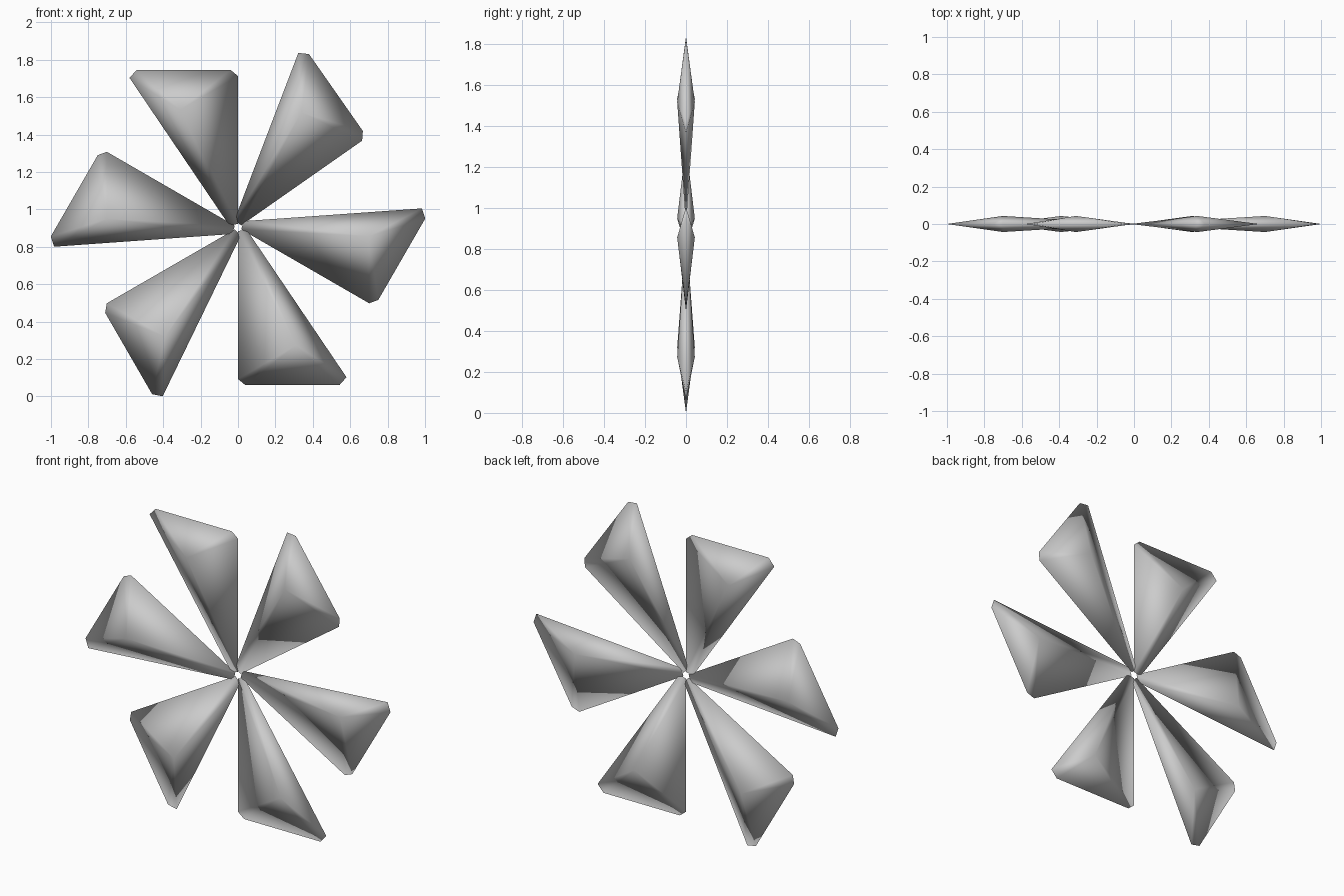
import bpy
import bmesh
from math import radians

cube = bpy.data.objects.get("Cube")
if cube:
    bpy.data.objects.remove(cube, do_unlink=True)

# Plain grey material
grey = bpy.data.materials.new("grey")
grey.use_nodes = True
colour = (0.6, 0.6, 0.6, 1.0)
grey.diffuse_color = colour
grey.node_tree.nodes["Principled BSDF"].inputs["Base Color"].default_value = colour

HUB_Z = 0.903
HALF_THICKNESS = 0.043
CREST = (0.31, -0.63)
# Clipped triangle outline of one blade, measured from the hub
OUTLINE = [(0, -0.02), (0, -0.81), (0.04, -0.843),
           (0.542, -0.843), (0.58, -0.80), (0.045, -0.009)]


def blade_mesh():
    """Knife-edged blade: a rim fanned to a crest on the front and the back."""
    bm = bmesh.new()
    rim = [bm.verts.new((x, 0, z)) for x, z in OUTLINE]
    for side in (-1, 1):
        crest = bm.verts.new((CREST[0], side * HALF_THICKNESS, CREST[1]))
        for a, b in zip(rim, rim[1:] + rim[:1]):
            bm.faces.new((a, b, crest))
    bmesh.ops.recalc_face_normals(bm, faces=bm.faces)
    for face in bm.faces:
        face.smooth = True
    mesh = bpy.data.meshes.new("blade")
    bm.to_mesh(mesh)
    bm.free()
    mesh.materials.append(grey)
    return mesh


# Six blades around the hub, the upper left-hand one turned slightly further
mesh = blade_mesh()
for i, angle in enumerate((0, 60, 125, 180, 240, 300)):
    blade = bpy.data.objects.new(f"blade_{i + 1}", mesh)
    blade.location.z = HUB_Z
    blade.rotation_euler.y = -radians(angle)
    bpy.context.collection.objects.link(blade)
